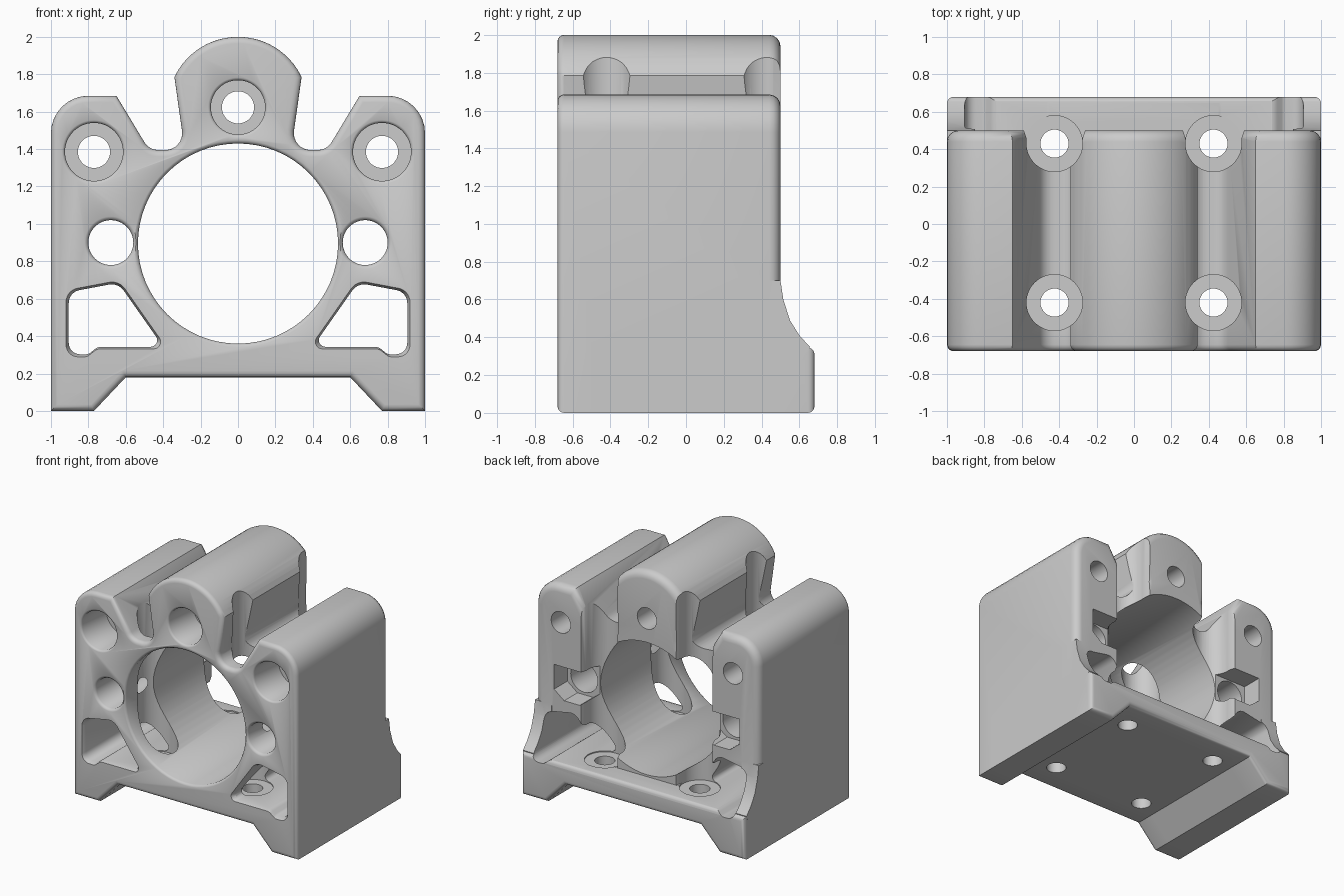
import bpy, bmesh
from math import sin, cos, pi
from mathutils import Vector

if "Cube" in bpy.data.objects:
    bpy.data.objects.remove(bpy.data.objects["Cube"])

grey = bpy.data.materials.new("light_grey")
grey.use_nodes = True
COLOUR = (0.6, 0.6, 0.6, 1)
grey.diffuse_color = COLOUR
grey.node_tree.nodes["Principled BSDF"].inputs["Base Color"].default_value = COLOUR


def rounded(corners, steps=8):
    """Outline from (u, v, radius) corners, each rounded by an arc."""
    out, n = [], len(corners)
    for i, (u, v, r) in enumerate(corners):
        p = Vector((u, v))
        if r == 0:
            out.append(p)
            continue
        a = (Vector(corners[i - 1][:2]) - p).normalized()
        b = (Vector(corners[(i + 1) % n][:2]) - p).normalized()
        half = a.angle(b) / 2
        centre = p + (a + b).normalized() * r / sin(half)
        reach = r * cos(half) / sin(half)
        start, end = p + a * reach - centre, p + b * reach - centre
        sweep = pi - 2 * half
        for k in range(steps + 1):
            t = k / steps
            out.append(centre + (start * sin((1 - t) * sweep)
                                 + end * sin(t * sweep)) / sin(sweep))
    return out


def mirrored(pts):
    return [Vector((-p.x, p.y)) for p in reversed(pts)]


def circle(n=64):
    return [Vector((cos(2 * pi * k / n), sin(2 * pi * k / n))) for k in range(n)]


def loft(name, loop, rings, centre=(0, 0), axis="Y", bevels=()):
    """Sweep an outline along an axis through (position, scale) rings."""
    place = {"X": lambda u, v, w: (w, u, v),
             "Y": lambda u, v, w: (u, w, v),
             "Z": lambda u, v, w: (u, v, w)}[axis]
    bm = bmesh.new()
    levels = [[bm.verts.new(place(centre[0] + p.x * s, centre[1] + p.y * s, w))
               for p in loop] for w, s in rings]
    n = len(loop)
    for lo, hi in zip(levels, levels[1:]):
        for i in range(n):
            bm.faces.new((lo[i], lo[(i + 1) % n], hi[(i + 1) % n], hi[i]))
    caps = [bm.faces.new(levels[0]), bm.faces.new(levels[-1])]
    bmesh.ops.recalc_face_normals(bm, faces=bm.faces)
    edge_sets = [list(c.edges) for c in caps]
    for edges, size in zip(edge_sets, bevels):
        if size:
            bmesh.ops.bevel(bm, geom=edges, offset=size, segments=4,
                            profile=0.5, affect="EDGES")
    mesh = bpy.data.meshes.new(name)
    bm.to_mesh(mesh)
    bm.free()
    mesh.materials.append(grey)
    ob = bpy.data.objects.new(name, mesh)
    bpy.context.collection.objects.link(ob)
    return ob


def combine(target, tool, operation="DIFFERENCE"):
    mod = target.modifiers.new(tool.name, "BOOLEAN")
    mod.operation, mod.solver, mod.object = operation, "EXACT", tool
    bpy.context.view_layer.objects.active = target
    bpy.ops.object.modifier_apply(modifier=mod.name)
    bpy.data.objects.remove(tool)


FRONT, BACK, REAR = -0.68, 0.5, 0.68

# Main block outline: foot, shoulder, groove, then the arched centre lobe
half = rounded([(0.6, 0.18, 0), (0.77, 0, 0), (1, 0, 0), (1, 1.685, 0.2),
                (0.65, 1.685, 0), (0.475, 1.395, 0.09), (0.285, 1.395, 0.09),
                (0.34, 1.785, 0)])
arch = [Vector((0.377 * sin(a), 1.623 + 0.377 * cos(a)))
        for a in [1.1 * (1 - k / 12) for k in range(1, 13)]]
side = half + arch
body = loft("bearing_block", side + mirrored(side[:-1]),
            [(FRONT, 1), (BACK, 1)], bevels=(0.035, 0.06))

# Base slab that carries on behind the block
foot = rounded([(0.6, 0.18, 0), (0.77, 0, 0), (1, 0, 0), (1, 0.345, 0)])
base = loft("base", foot + mirrored(foot), [(-0.5, 1), (REAR, 1)], bevels=(0, 0.035))
combine(body, base, "UNION")

# Curved buttresses that run from the side walls to the base
flare = [Vector(p) for p in [(0.3, 0.25), (0.62, 0.25), (0.655, 0.35), (0.6, 0.41),
                             (0.55, 0.49), (0.515, 0.6), (0.5, 0.7), (0.3, 0.7)]]
for s in (-1, 1):
    combine(body, loft("buttress", flare, [(s * 0.85, 1), (s, 1)], axis="X"), "UNION")


def drill(name, x, z, r, lip=0.025, start=FRONT, end=0.8):
    """Hole along y with a softened mouth at the front."""
    rings = [(start - 0.02, r + lip), (start, r + lip),
             (start + 0.3 * lip, r + 0.4 * lip), (start + lip, r), (end, r)]
    if lip == 0:
        rings = [(start - 0.02, r), (end, r)]
    combine(body, loft(name, circle(), rings, (x, z)))


# Main bore and the screw holes with front counterbores
drill("main_bore", 0, 0.895, 0.535, 0.018)
for x, z, r in ((0, 1.623, 0.145), (0.77, 1.385, 0.155), (-0.77, 1.385, 0.155)):
    drill("screw_hole", x, z, 0.086, 0)
    drill("counterbore", x, z, r, 0.015, end=-0.36)

window = rounded([(0.4, 0.343, 0.035), (0.75, 0.343, 0.06), (0.8, 0.303, 0.04),
                  (0.905, 0.303, 0.06), (0.905, 0.635, 0.07), (0.64, 0.685, 0.08)])
mid = Vector((0.7, 0.5))
window = [p - mid for p in window]
slot = [Vector(p) for p in [(0.275, 0.43), (0.575, 0.43), (0.575, 0.46),
                            (0.61, 0.56), (0.24, 0.56), (0.275, 0.46)]]
trap = rounded([(0.5, 0.83, 0), (0.6, 0.76, 0), (0.74, 0.76, 0),
                (0.83, 0.83, 0), (0.83, 1.03, 0), (0.5, 1.03, 0)])

for s in (-1, 1):
    def flip(pts):
        return [Vector((s * p.x, p.y)) for p in pts]
    # Rod holes with nut pockets at the back
    drill("rod_hole", s * 0.68, 0.9, 0.12, 0.02)
    combine(body, loft("nut_pocket", flip(trap), [(0.33, 1), (0.6, 1)]))
    # Lower windows along the whole length
    combine(body, loft("window", flip(window),
                       [(-0.7, 1.07), (FRONT, 1.07), (-0.65, 1), (0.7, 1)],
                       (s * mid.x, mid.y)))
    # Vertical mounting bolts: access shafts down to the base and bolt holes
    for y in (-0.42, 0.43):
        combine(body, loft("access_shaft", circle(48), [(0.335, 0.15), (2.1, 0.15)],
                           (s * 0.425, y), "Z"))
        combine(body, loft("bolt_hole", circle(32), [(-0.1, 0.075), (0.5, 0.075)],
                           (s * 0.425, y), "Z"))
    combine(body, loft("rear_slot", flip(slot), [(0.347, 1), (2.1, 1)], axis="Z"))

bpy.ops.object.select_all(action="DESELECT")
body.select_set(True)
bpy.context.view_layer.objects.active = body
bpy.ops.object.shade_smooth_by_angle(angle=0.6)
